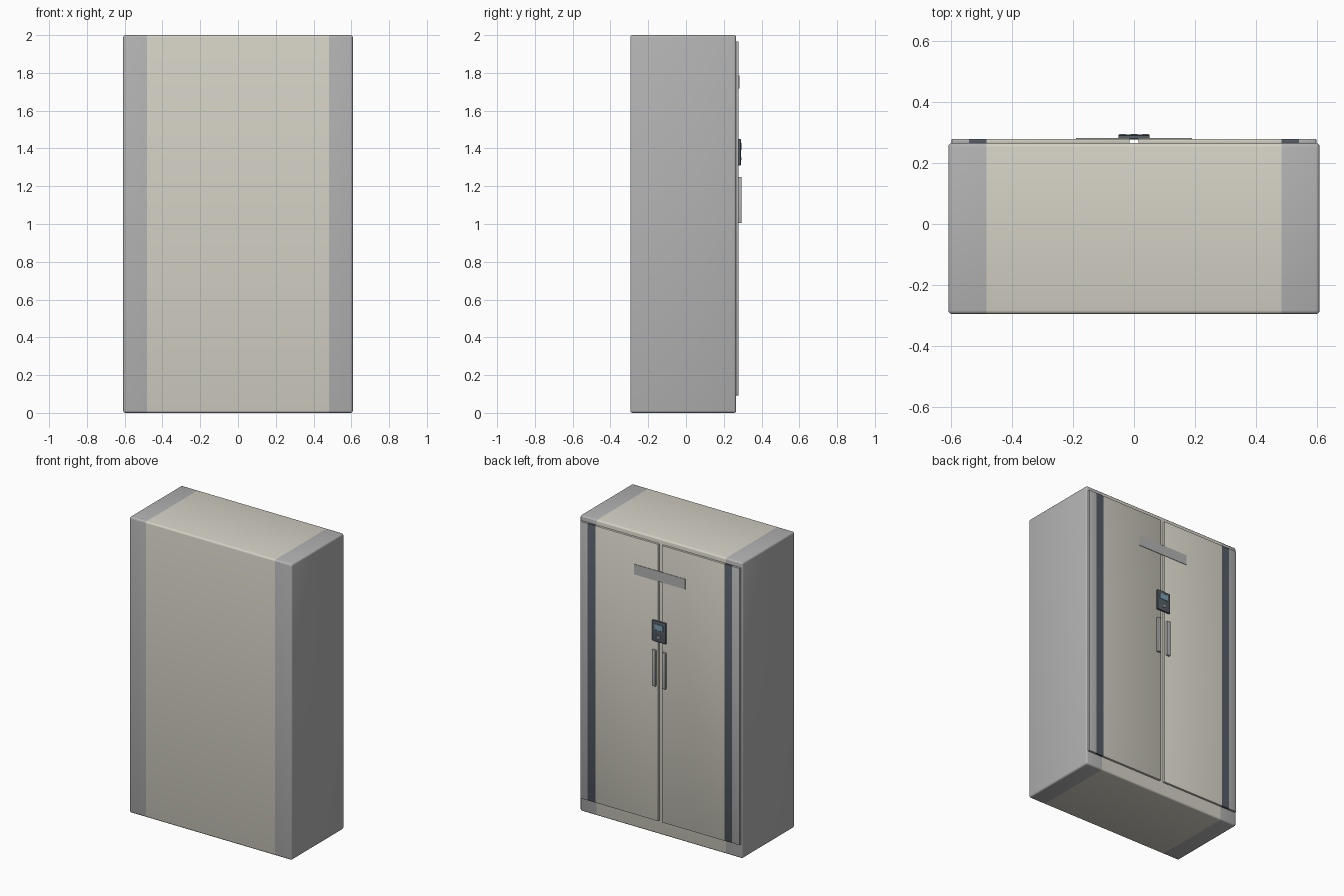
import bpy, bmesh
from mathutils import Vector

if "Cube" in bpy.data.objects:
    bpy.data.objects.remove(bpy.data.objects["Cube"])


def material(name, rgb):
    m = bpy.data.materials.new(name)
    m.diffuse_color = (*rgb, 1)
    m.use_nodes = True
    m.node_tree.nodes["Principled BSDF"].inputs["Base Color"].default_value = m.diffuse_color
    return m


GREY = material("grey_steel", (0.45, 0.45, 0.45))
BEIGE = material("beige_paint", (0.66, 0.64, 0.56))
DARK = material("dark_steel", (0.09, 0.11, 0.13))
BLUE = material("display_blue", (0.20, 0.36, 0.45))


def box(name, lo, hi, mat=GREY, bevel=0.0, segs=3, cuts=(), pick=None):
    """Bevelled box, optionally sliced along x and recoloured per slice."""
    lo, hi = Vector(lo), Vector(hi)
    bm = bmesh.new()
    bmesh.ops.create_cube(bm, size=1)
    for v in bm.verts:
        v.co = Vector((v.co[i] * (hi[i] - lo[i]) + (hi[i] + lo[i]) / 2 for i in range(3)))
    if bevel:
        bmesh.ops.bevel(bm, geom=bm.edges[:], offset=bevel, segments=segs,
                        profile=0.5, affect='EDGES')
    for x in cuts:
        bmesh.ops.bisect_plane(bm, geom=bm.verts[:] + bm.edges[:] + bm.faces[:],
                               plane_co=(x, 0, 0), plane_no=(1, 0, 0))
    me = bpy.data.meshes.new(name)
    me.materials.append(mat)
    if pick:
        me.materials.append(BEIGE)
        me.materials.append(DARK)
        for f in bm.faces:
            f.material_index = pick(abs(f.calc_center_median().x))
    bm.to_mesh(me)
    bm.free()
    ob = bpy.data.objects.new(name, me)
    bpy.context.collection.objects.link(ob)
    bpy.context.view_layer.objects.active = ob
    bpy.ops.object.select_all(action='DESELECT')
    ob.select_set(True)
    if bevel:
        bpy.ops.object.shade_smooth_by_angle(angle=0.6)
    return ob


# Cabinet body with a beige centre and grey sides
box("cabinet_body", (-0.608, -0.295, 0), (0.608, 0.265, 2.0), GREY, 0.012,
    cuts=(-0.483, 0.483), pick=lambda x: 1 if x < 0.483 else 0)

# Doors, handles
for s, side in ((-1, "left"), (1, "right")):
    def span(a, b):
        return sorted((s * a, s * b))
    x0, x1 = span(0.014, 0.597)
    box(side + "_door", (x0, 0.262, 0.093), (x1, 0.279, 1.966), GREY, 0.003, 2,
        cuts=(s * 0.483, s * 0.54),
        pick=lambda x: 1 if x < 0.483 else (2 if x < 0.54 else 0))
    x0, x1 = span(0.024, 0.051)
    box(side + "_handle", (x0, 0.277, 1.005), (x1, 0.294, 1.25), GREY, 0.004)

# Blank header plate
box("header_plate", (-0.19, 0.278, 1.717), (0.19, 0.282, 1.786), GREY)

# Keypad lock: housing, display, button
box("lock_housing", (-0.051, 0.277, 1.31), (0.051, 0.291, 1.45), DARK, 0.004)
box("lock_display", (-0.031, 0.289, 1.39), (0.031, 0.293, 1.43), BLUE, 0.001, 1)
box("lock_button", (-0.012, 0.289, 1.338), (0.012, 0.295, 1.352), GREY, 0.002, 2)
